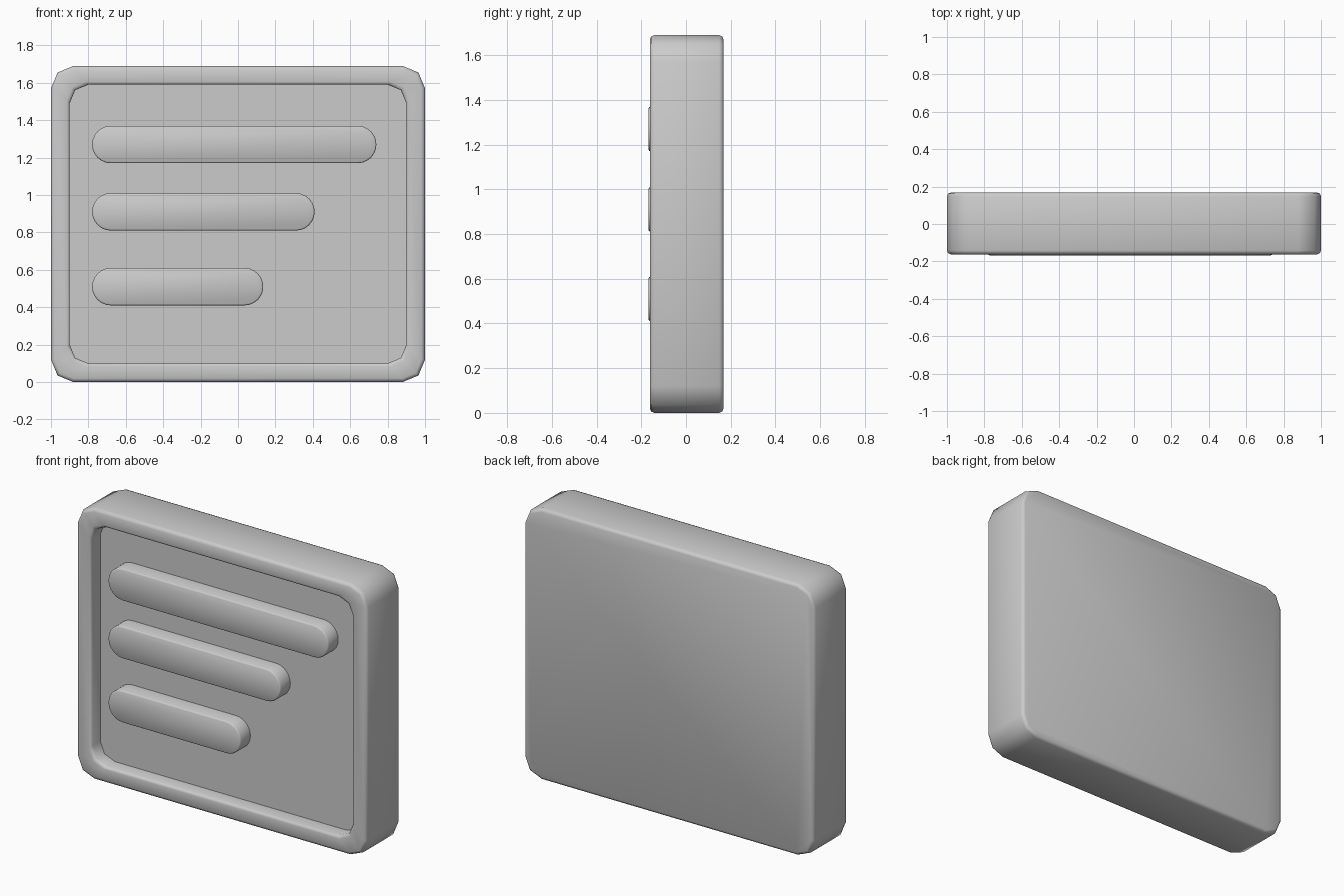
import bpy, bmesh, math

cube = bpy.data.objects.get("Cube")
if cube:
    bpy.data.objects.remove(cube, do_unlink=True)

grey = bpy.data.materials.new("plain_grey")
grey.use_nodes = True
colour = (0.6, 0.6, 0.6, 1)
grey.diffuse_color = colour
grey.node_tree.nodes["Principled BSDF"].inputs["Base Color"].default_value = colour


def rounded_loop(bm, x0, x1, z0, z1, radius, steps, y):
    """Rounded rectangle facing -y, counter-clockwise from the front."""
    corners = [(x1, z1, -1, -1), (x0, z1, 1, -1), (x0, z0, 1, 1), (x1, z0, -1, 1)]
    loop = []
    for i, (x, z, sx, sz) in enumerate(corners):
        for s in range(steps + 1):
            a = math.pi / 2 * (i + s / steps)
            loop.append(bm.verts.new((x + radius * (sx + math.cos(a)), y,
                                      z + radius * (sz + math.sin(a)))))
    return loop


def loft(name, box, radius, steps, sections):
    """Skin (inset, y) sections of a rounded rectangle from back to front."""
    bm = bmesh.new()
    x0, x1, z0, z1 = box
    loops = [rounded_loop(bm, x0 + d, x1 - d, z0 + d, z1 - d, r, steps, y)
             for d, y, r in ((d, y, radius - min(d, 0.02)) for d, y in sections)]
    for a, b in zip(loops, loops[1:]):
        for i in range(len(a)):
            j = (i + 1) % len(a)
            bm.faces.new((a[i], a[j], b[j], b[i]))
    bm.faces.new(reversed(loops[0]))
    bm.faces.new(loops[-1])
    bmesh.ops.remove_doubles(bm, verts=bm.verts, dist=0.0005)
    bmesh.ops.recalc_face_normals(bm, faces=bm.faces)
    mesh = bpy.data.meshes.new(name)
    bm.to_mesh(mesh)
    bm.free()
    mesh.materials.append(grey)
    obj = bpy.data.objects.new(name, mesh)
    bpy.context.collection.objects.link(obj)
    bpy.ops.object.select_all(action='DESELECT')
    obj.select_set(True)
    bpy.context.view_layer.objects.active = obj
    bpy.ops.object.shade_smooth_by_angle(angle=math.radians(50))


# Tray: softened back, side walls, raised rim and recessed panel
BACK, FRONT, PANEL = 0.168, -0.162, -0.07
loft("tray", (-1, 1, 0, 1.69), 0.12, 2, [
    (0.02, BACK), (0.006, BACK - 0.006), (0, BACK - 0.02),
    (0, FRONT + 0.02), (0.006, FRONT + 0.006), (0.02, FRONT),
    (0.085, FRONT), (0.095, FRONT + 0.004), (0.1, FRONT + 0.015),
    (0.1, PANEL)])

# Raised rounded bars on the panel
for name, right, middle in (("top_bar", 0.74, 1.27), ("middle_bar", 0.41, 0.91),
                            ("bottom_bar", 0.135, 0.51)):
    loft(name, (-0.78, right, middle - 0.1, middle + 0.1), 0.1, 6, [
        (0, PANEL + 0.01), (0, -0.16), (0.003, -0.165), (0.008, -0.168)])
